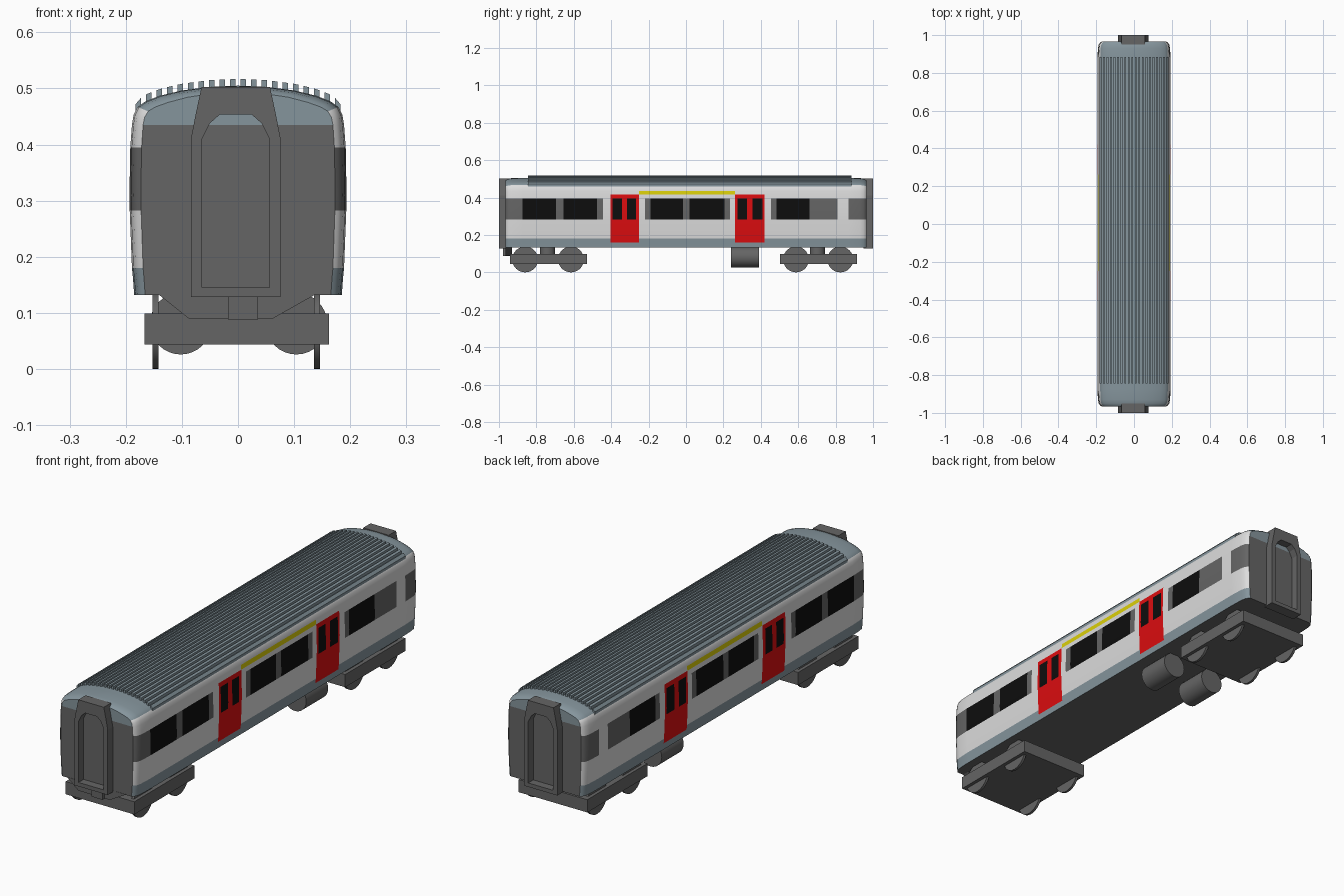
import bpy, bmesh, math
from mathutils import Matrix

if "Cube" in bpy.data.objects:
    bpy.data.objects.remove(bpy.data.objects["Cube"])

COLOURS = {"white": (.72, .72, .72), "blue_grey": (.235, .30, .335), "grey": (.13, .13, .13),
           "black": (.004, .004, .004), "red": (.72, .004, .005), "yellow": (.70, .62, .003)}
MATS = {}
for name, c in COLOURS.items():
    MATS[name] = bpy.data.materials.new(name)
    MATS[name].diffuse_color = (*c, 1)
ORDER = list(COLOURS)


def finish(name, bm, colours, smooth=True):
    bmesh.ops.recalc_face_normals(bm, faces=bm.faces[:])
    me = bpy.data.meshes.new(name)
    bm.to_mesh(me)
    bm.free()
    for c in colours:
        me.materials.append(MATS[c])
    ob = bpy.data.objects.new(name, me)
    bpy.context.collection.objects.link(ob)
    if smooth:
        bpy.ops.object.select_all(action='DESELECT')
        ob.select_set(True)
        bpy.context.view_layer.objects.active = ob
        bpy.ops.object.shade_smooth_by_angle(angle=math.radians(30))
    return ob


def box(bm, x0, x1, y0, y1, z0, z1):
    m = Matrix.Translation(((x0 + x1) / 2, (y0 + y1) / 2, (z0 + z1) / 2))
    m = m @ Matrix.Diagonal((x1 - x0, y1 - y0, z1 - z0, 1))
    bmesh.ops.create_cube(bm, size=1, matrix=m)


def cylinder(bm, centre, r, length, axis, seg=32):
    rot = {'x': Matrix.Rotation(math.pi / 2, 4, 'Y'), 'y': Matrix.Rotation(math.pi / 2, 4, 'X'),
           'z': Matrix.Identity(4)}[axis]
    bmesh.ops.create_cone(bm, cap_ends=True, segments=seg, radius1=r, radius2=r, depth=length,
                          matrix=Matrix.Translation(centre) @ rot)


def prism(bm, pts, y0, y1):
    a = [bm.verts.new((x, y0, z)) for x, z in pts]
    b = [bm.verts.new((x, y1, z)) for x, z in pts]
    bm.faces.new(a)
    bm.faces.new(b)
    for i in range(len(a)):
        j = (i + 1) % len(a)
        bm.faces.new((a[i], a[j], b[j], b[i]))


# Body shell: one half-section lofted along y, cut at every painted edge
HALF = [(.185, .132), (.187, .16), (.189, .18), (.193, .283), (.1935, .31), (.192, .395), (.1905, .415),
        (.189, .435), (.186, .453), (.179, .467), (.165, .477), (.14, .487), (.10, .4965),
        (.05, .503), (0, .505)]
RING = HALF + [(-x, z) for x, z in HALF[-2::-1]]
DOORS = [(-.405, -.25), (.263, .42)]
BANDS = [(-.97, -.445), (-.22, .235), (.455, .81), (.87, .97)]
GLASS = [(-.875, -.695), (-.655, -.475), (-.19, -.015), (.02, .205), (.485, .66),
         (-.393, -.343), (-.315, -.268), (.275, .325), (.355, .408)]
ENDS = [(.965, .895, .012), (.96, .93, .008), (.95, .965, .004), (.93, .987, .001), (.88, 1, 0)]


def inside(y, spans):
    return any(a < y < b for a, b in spans)


def paint(y, z):
    if z > .465:
        return "blue_grey"
    if .283 < z < .395:
        if inside(y, GLASS):
            return "black"
        if inside(y, BANDS):
            return "grey"
    if .16 < z < .415 and inside(y, DOORS):
        return "red"
    if .415 < z < .435 and -.25 < y < .263:
        return "yellow"
    return "blue_grey" if z < .18 else "white"


stations = {s * y: (k, d) for y, k, d in ENDS for s in (-1, 1)}
for span in DOORS + BANDS + GLASS:
    for y in span:
        if abs(y) < .96:
            stations.setdefault(y, (1, 0))
ys = sorted(stations)
bm = bmesh.new()
rings = []
for y in ys:
    k, drop = stations[y]
    rings.append([bm.verts.new((x * k, y, z - drop * max(0, min(1, (z - .435) / .05)))) for x, z in RING])
n = len(RING)
for j in range(len(ys) - 1):
    ym = (ys[j] + ys[j + 1]) / 2
    for i in range(n - 1):
        f = bm.faces.new((rings[j][i], rings[j][i + 1], rings[j + 1][i + 1], rings[j + 1][i]))
        f.material_index = ORDER.index(paint(ym, (RING[i][1] + RING[i + 1][1]) / 2))
    f = bm.faces.new((rings[j][0], rings[j][-1], rings[j + 1][-1], rings[j + 1][0]))
    f.material_index = ORDER.index("grey")
# Flat end walls, grey below and roof colour above
for r in (rings[0], rings[-1]):
    for i in range(len(HALF) - 1):
        vs = [r[i], r[i + 1]] + ([r[n - 2 - i]] if n - 2 - i != i + 1 else []) + [r[n - 1 - i]]
        f = bm.faces.new(vs)
        f.material_index = ORDER.index("blue_grey" if HALF[i][1] > .43 else "grey")
finish("body_shell", bm, ORDER)


# Roof ribs following the roof curve
def roof_z(x):
    x = abs(x)
    for (xa, za), (xb, zb) in zip(HALF[7:], HALF[8:]):
        if xb <= x <= xa:
            return za + (zb - za) * (xa - x) / (xa - xb)
    return .45


bm = bmesh.new()
for i in range(20):
    x = (i - 9.5) * .0187
    a, b = x - .0048, x + .0048
    prism(bm, [(a, roof_z(a) - .004), (b, roof_z(b) - .004), (b, roof_z(b) + .012), (a, roof_z(a) + .012)],
          -.845, .885)
finish("roof_ribs", bm, ["blue_grey"], False)

# Gangway frames at both ends, open in the middle
OUTER = [(.08, .128), (.08, .41), (.071, .456), (.061, .503)]
INNER = [(.06, .145), (.06, .41), (.046, .438), (.028, .454)]
for name, s in (("front_gangway", -1), ("rear_gangway", 1)):
    bm = bmesh.new()
    loops = []
    for half, y in ((OUTER, .95), (OUTER, 1), (INNER, 1), (INNER, .95)):
        pts = half + [(-x, z) for x, z in half[::-1]]
        loops.append([bm.verts.new((x - .004, s * y, z)) for x, z in pts])
    for k in range(4):
        p, q = loops[k], loops[(k + 1) % 4]
        for i in range(8):
            j = (i + 1) % 8
            bm.faces.new((p[i], p[j], q[j], q[i]))
    finish(name, bm, ["grey"], False)

# Bogies: frame, pivot and four thin wheels
for name, yc, wheels in (("front_bogie", -.735, (-.86, -.615)), ("rear_bogie", .708, (.588, .825))):
    bm = bmesh.new()
    box(bm, -.167, .162, yc - .206, yc + .206, .044, .099)
    finish(name + "_frame", bm, ["grey"], False)
    bm = bmesh.new()
    cylinder(bm, (-.003, yc - .005, .115), .04, .05, 'z')
    finish(name + "_pivot", bm, ["grey"])
    bm = bmesh.new()
    for y in wheels:
        for x in (-.147, .141):
            cylinder(bm, (x, y, .069), .069, .011, 'x')
    finish(name + "_wheels", bm, ["grey"])

# Underfloor tanks
bm = bmesh.new()
for x in (-.102, .104):
    cylinder(bm, (x, .315, .081), .055, .15, 'y')
finish("underfloor_tanks", bm, ["grey"])

# Front valance and coupler
bm = bmesh.new()
prism(bm, [(-.143, .134), (-.088, .09), (.062, .09), (.14, .134)], -.966, -.93)
finish("front_valance", bm, ["grey"], False)
bm = bmesh.new()
box(bm, -.018, .036, -.978, -.93, .088, .134)
finish("front_coupler", bm, ["grey"], False)

for m in bpy.data.materials:
    if m.users and not m.is_grease_pencil:
        m.use_nodes = True
        m.node_tree.nodes["Principled BSDF"].inputs["Base Color"].default_value = m.diffuse_color
